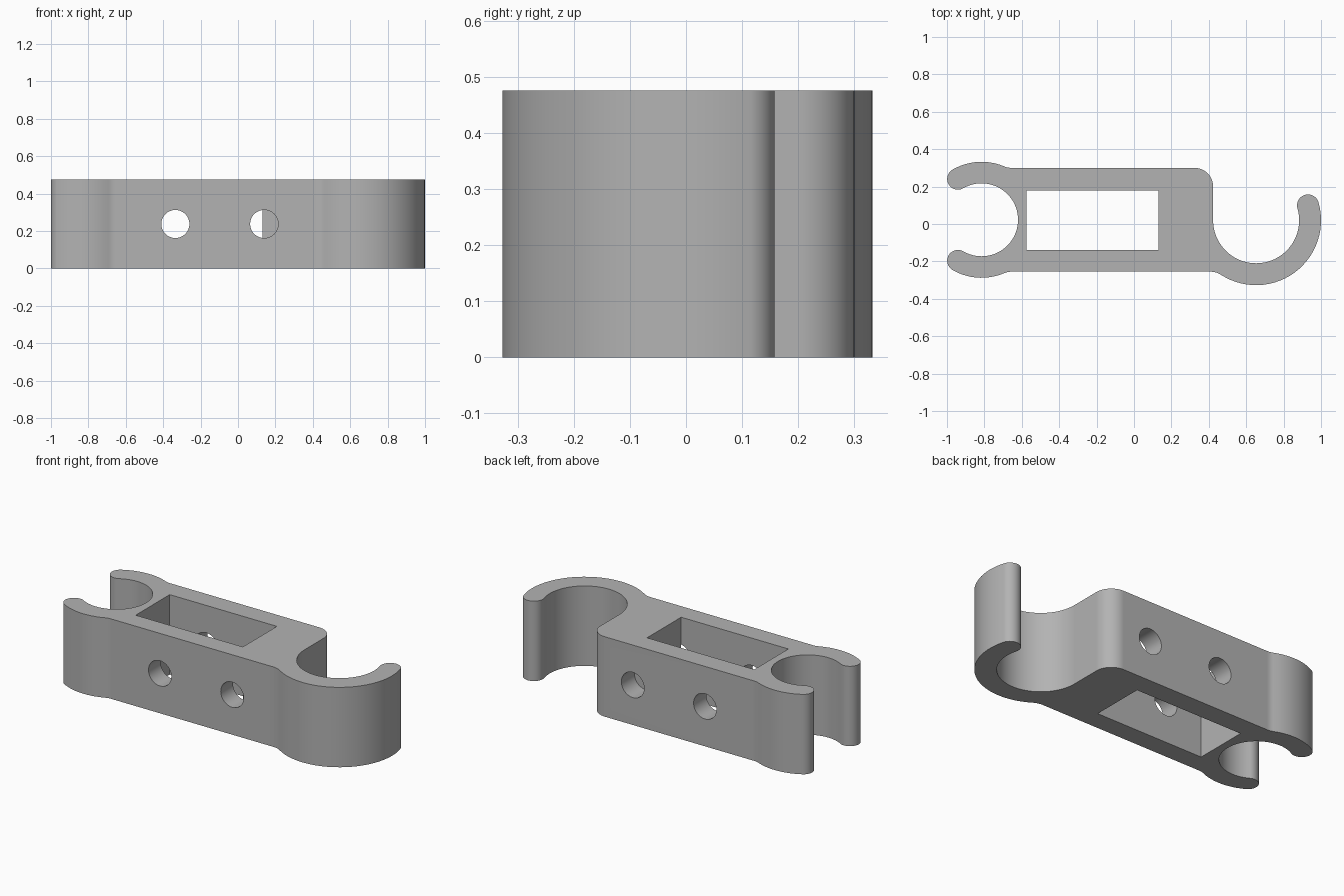
import bpy, bmesh, math
from mathutils import Matrix, Vector

if "Cube" in bpy.data.objects:
    bpy.data.objects.remove(bpy.data.objects["Cube"], do_unlink=True)

HEIGHT = 0.475
BACK, FRONT = 0.30, -0.255                 # body walls
MID = (BACK + FRONT) / 2
SLOT_X, SLOT_Y = (-0.575, 0.13), (-0.14, 0.18)
FILLET = 0.1


def arc(center, radius, start, end):
    """Points along an arc, angles in degrees."""
    steps = max(4, round(abs(end - start) / 5))
    angles = [math.radians(start + (end - start) * i / steps) for i in range(steps + 1)]
    return [(center[0] + radius * math.cos(a), center[1] + radius * math.sin(a)) for a in angles]


def ring_point(center, radius, angle):
    return arc(center, radius, angle, angle)[0]


def blend(center, radius, wall, side):
    """Centre of the fillet between a wall and a ring, and its angle toward the ring."""
    s = 1 if wall > center[1] else -1
    y = wall + s * FILLET
    x = center[0] + side * math.sqrt((radius + FILLET) ** 2 - (y - center[1]) ** 2)
    return (x, y), math.degrees(math.atan2(center[1] - y, center[0] - x))


def finish(bm, name):
    bmesh.ops.recalc_face_normals(bm, faces=bm.faces)
    mesh = bpy.data.meshes.new(name)
    bm.to_mesh(mesh)
    bm.free()
    obj = bpy.data.objects.new(name, mesh)
    bpy.context.collection.objects.link(obj)
    return obj


# Open hook on the left end
hook, hook_out, hook_in, hook_tip = (0.653, 0.02), 0.347, 0.23, 16
hook_mid, hook_cap = (hook_out + hook_in) / 2, (hook_out - hook_in) / 2
fc, fa = blend(hook, hook_out, FRONT, -1)
outline = arc(fc, FILLET, 90, fa)
outline += arc(hook, hook_out, fa - 180, hook_tip)
outline += arc(ring_point(hook, hook_mid, hook_tip), hook_cap, hook_tip, hook_tip + 180)
outline += arc(hook, hook_in, hook_tip, -180)

# Rounded back corner of the body
outline += arc((hook[0] - hook_in - FILLET, BACK - FILLET), FILLET, 0, 90)

# Symmetrical clip on the right end
clip, clip_out, clip_in = (-0.815, MID), 0.31, 0.195
clip_mid, clip_cap = (clip_out + clip_in) / 2, (clip_out - clip_in) / 2
fc, fa = blend(clip, clip_out, BACK, 1)
outline += arc(fc, FILLET, -90, fa)
outline += arc(clip, clip_out, fa + 180, 120)
outline += arc(ring_point(clip, clip_mid, 120), clip_cap, 120, 300)
outline += arc(clip, clip_in, 120, -120)
outline += arc(ring_point(clip, clip_mid, 240), clip_cap, 60, 240)
fc, fa = blend(clip, clip_out, FRONT, 1)
outline += arc(clip, clip_out, 240, fa + 180)
outline += arc(fc, FILLET, fa, 90)

# Extrude the outline
bm = bmesh.new()
face = bm.faces.new([bm.verts.new((x, y, 0)) for x, y in outline])
bmesh.ops.remove_doubles(bm, verts=bm.verts, dist=0.0005)
top = bmesh.ops.extrude_face_region(bm, geom=bm.faces[:])["geom"]
bmesh.ops.translate(bm, vec=(0, 0, HEIGHT), verts=[v for v in top if isinstance(v, bmesh.types.BMVert)])
body = finish(bm, "clip_bracket")

# Slot cutter
cutters = []
bm = bmesh.new()
size = (SLOT_X[1] - SLOT_X[0], SLOT_Y[1] - SLOT_Y[0], HEIGHT * 2)
spot = Vector((sum(SLOT_X) / 2, sum(SLOT_Y) / 2, HEIGHT / 2))
bmesh.ops.create_cube(bm, size=1, matrix=Matrix.Translation(spot) @ Matrix.Diagonal((*size, 1)))
cutters.append(finish(bm, "slot_cutter"))

# Screw hole cutters, through each long wall into the slot
bm = bmesh.new()
for x in (-0.335, 0.14):
    for y0, y1 in ((-0.5, SLOT_Y[0] + 0.003), (SLOT_Y[1] - 0.003, 0.5)):
        place = Matrix.Translation((x, (y0 + y1) / 2, HEIGHT / 2)) @ Matrix.Rotation(math.pi / 2, 4, "X")
        bmesh.ops.create_cone(bm, cap_ends=True, segments=48, radius1=0.075, radius2=0.075,
                              depth=y1 - y0, matrix=place)
cutters.append(finish(bm, "hole_cutter"))

bpy.ops.object.select_all(action="DESELECT")
body.select_set(True)
bpy.context.view_layer.objects.active = body
for cutter in cutters:
    cutter.hide_render = True
    mod = body.modifiers.new("cut", "BOOLEAN")
    mod.operation, mod.solver, mod.object = "DIFFERENCE", "EXACT", cutter
    bpy.ops.object.modifier_apply(modifier=mod.name)
    bpy.data.objects.remove(cutter, do_unlink=True)

# Grey plastic
mat = bpy.data.materials.new("grey_plastic")
mat.use_nodes = True
color = (0.45, 0.45, 0.45, 1)
mat.diffuse_color = color
mat.node_tree.nodes["Principled BSDF"].inputs["Base Color"].default_value = color
body.data.materials.clear()
body.data.materials.append(mat)

# Smooth curves with crisp rims and flat walls
bpy.ops.object.shade_smooth_by_angle(angle=math.radians(30))
normals = body.modifiers.new("flat_walls", "WEIGHTED_NORMAL")
normals.keep_sharp = True
